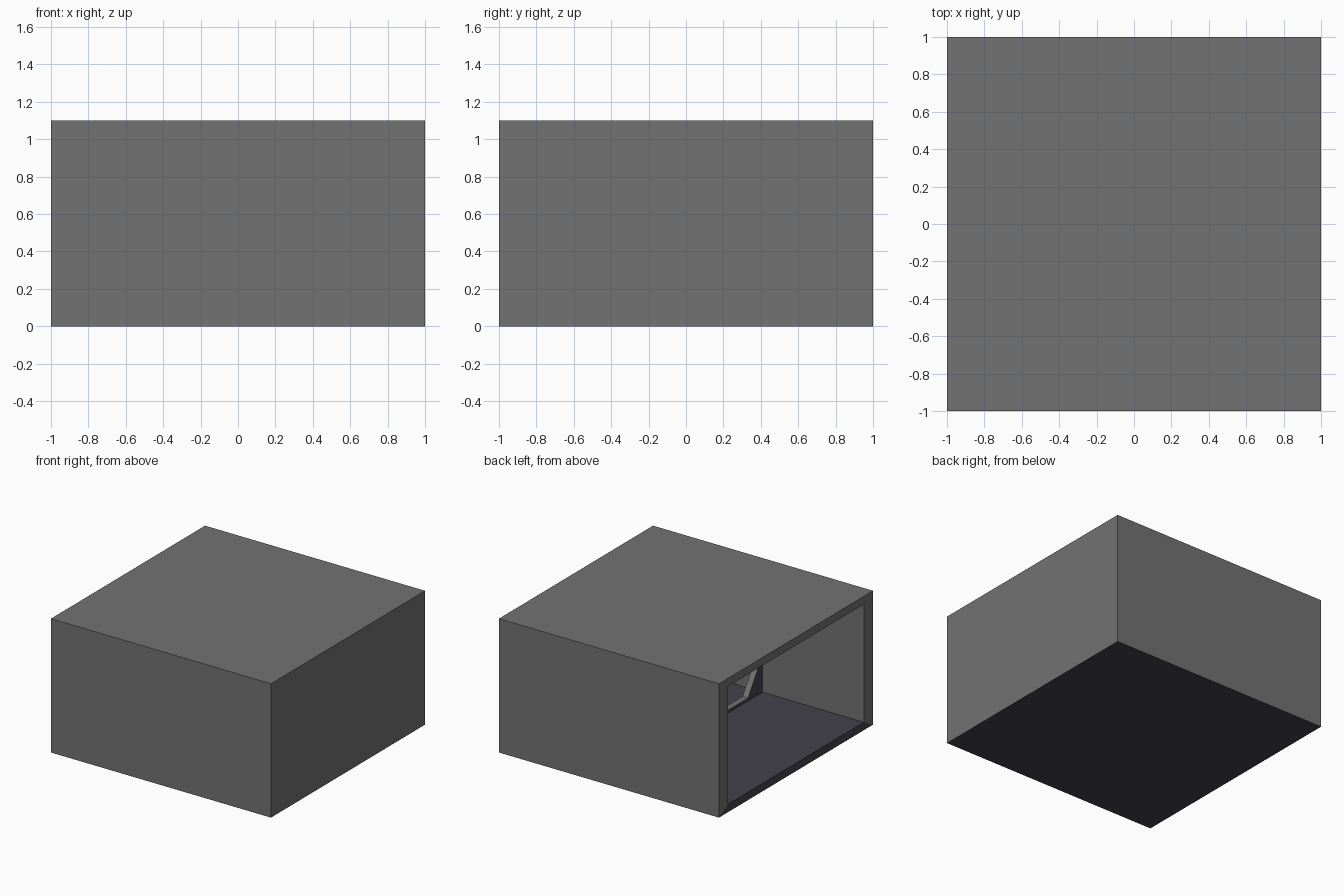
import bpy, bmesh
from mathutils import Vector

if "Cube" in bpy.data.objects:
    bpy.data.objects.remove(bpy.data.objects["Cube"])


def material(name, rgb):
    m = bpy.data.materials.new(name)
    m.diffuse_color = (*rgb, 1.0)
    m.use_nodes = True
    m.node_tree.nodes["Principled BSDF"].inputs["Base Color"].default_value = m.diffuse_color
    return m


GREY = material("wall grey", (0.17, 0.17, 0.17))
DARK = material("floor dark blue grey", (0.0575, 0.0557, 0.0754))


def make_object(name, bm, mats):
    mesh = bpy.data.meshes.new(name)
    bm.to_mesh(mesh)
    bm.free()
    for m in mats:
        mesh.materials.append(m)
    ob = bpy.data.objects.new(name, mesh)
    bpy.context.collection.objects.link(ob)
    return ob


HEIGHT = 1.1
INNER = 0.88              # opening size relative to the outer box
MID = HEIGHT / 2
LOW, HIGH = MID - MID * INNER, MID + MID * INNER

# Room shell: a box whose left side is inset and pushed in, leaving a mitred rim
bm = bmesh.new()
bmesh.ops.create_cube(bm, size=2)
for v in bm.verts:
    v.co.z = MID + v.co.z * MID
side = min(bm.faces, key=lambda f: f.calc_center_median().x)
side = bmesh.ops.extrude_discrete_faces(bm, faces=[side])["faces"][0]
for v in side.verts:
    v.co.y *= INNER
    v.co.z = MID + (v.co.z - MID) * INNER
side = bmesh.ops.extrude_discrete_faces(bm, faces=[side])["faces"][0]
for v in side.verts:
    v.co.x = INNER
bmesh.ops.recalc_face_normals(bm, faces=bm.faces)
# Underside, bottom rim and floor are dark
for f in bm.faces:
    f.material_index = 1 if f.calc_center_median().z < LOW + 0.01 else 0
make_object("room_shell", bm, [GREY, DARK])

# Partition across the room with a chamfered doorway
bm = bmesh.new()


def loop(points):
    vs = [bm.verts.new(Vector((-0.055, y, z))) for y, z in points]
    return [bm.edges.new((vs[i - 1], vs[i])) for i in range(len(vs))]


half = [(0.69, 0.09), (0.83, 0.30), (0.83, HEIGHT - 0.30), (0.69, HEIGHT - 0.09)]
edges = loop([(-INNER, LOW), (INNER, LOW), (INNER, HIGH), (-INNER, HIGH)])
edges += loop(half + [(-y, z) for y, z in reversed(half)])
bmesh.ops.triangle_fill(bm, edges=edges, use_beauty=True, normal=(1, 0, 0))
partition = make_object("doorway_partition", bm, [DARK, GREY])
solid = partition.modifiers.new("thickness", "SOLIDIFY")
solid.thickness = 0.05
solid.offset = 0
solid.material_offset_rim = 1   # grey door reveal
